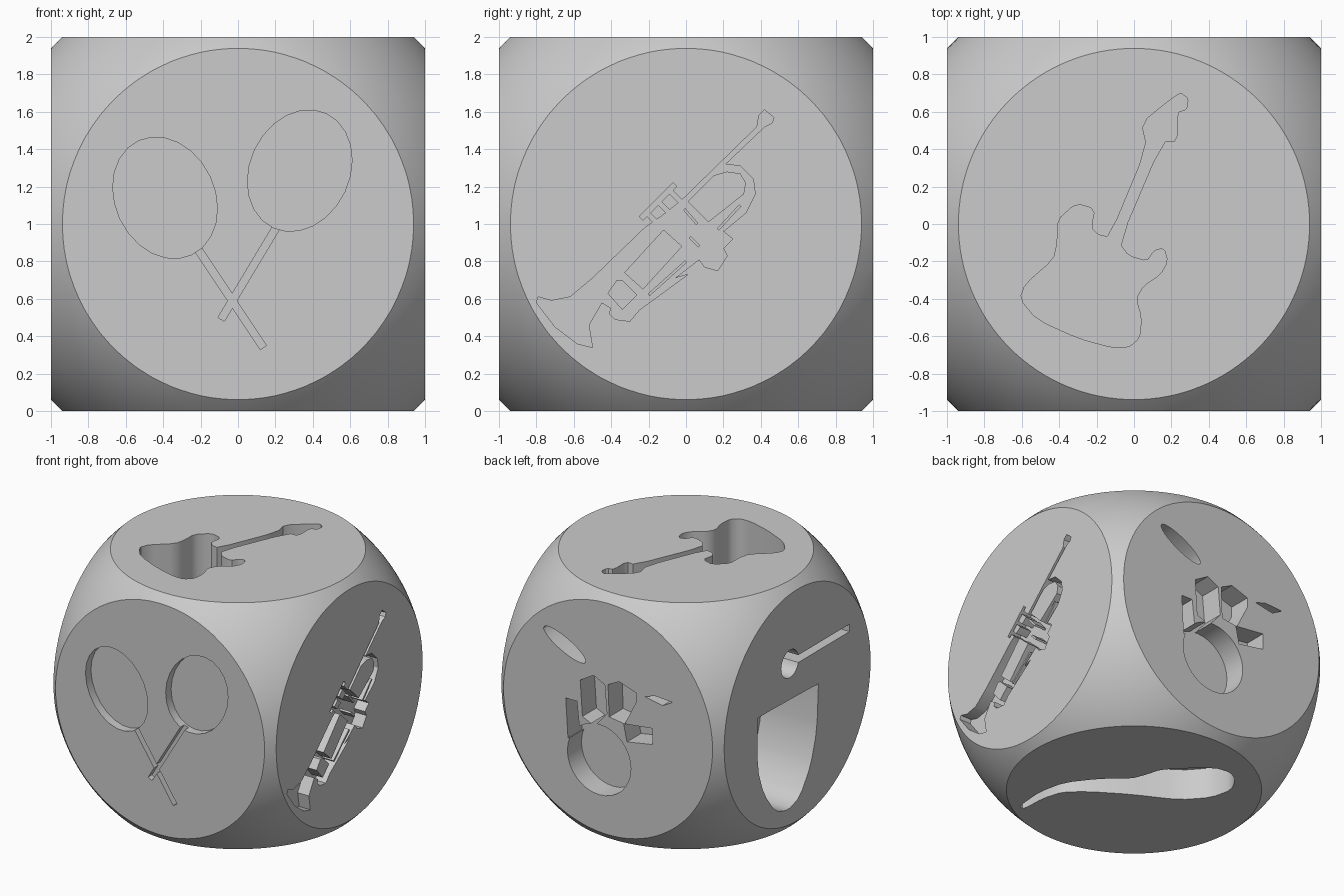
import bpy, bmesh
from math import sin, cos, pi, radians
from mathutils import Vector

cube = bpy.data.objects.get("Cube")
if cube:
    bpy.data.objects.remove(cube, do_unlink=True)

# Block centre, and the drawing axes (across, up, outward) of each face
CENTRE = Vector((0, 0, 1))
X, Y, Z = Vector((1, 0, 0)), Vector((0, 1, 0)), Vector((0, 0, 1))
FACES = {"front": (X, Z, -Y), "back": (X, Z, Y), "left": (Y, Z, X),
         "right": (Y, Z, -X), "top": (X, Y, Z), "bottom": (X, Y, -Z)}


def new_object(name, bm):
    bmesh.ops.recalc_face_normals(bm, faces=bm.faces)
    mesh = bpy.data.meshes.new(name)
    bm.to_mesh(mesh)
    bm.free()
    obj = bpy.data.objects.new(name, mesh)
    bpy.context.collection.objects.link(obj)
    return obj


def prism(outline, face, depth, top=1.1):
    """Closed prism sunk into a face; outline is in hundredths of a unit."""
    across, up, out = FACES[face]
    bm = bmesh.new()
    verts = [bm.verts.new(CENTRE + across * (u / 100) + up * (v / 100) + out * (1 - depth))
             for u, v in outline]
    base = bm.faces.new(verts)
    extruded = bmesh.ops.extrude_face_region(bm, geom=[base])["geom"]
    moved = [g for g in extruded if isinstance(g, bmesh.types.BMVert)]
    bmesh.ops.translate(bm, verts=moved, vec=out * (depth + top - 1))
    if len([f for f in bm.faces if len(f.verts) == len(outline)]) < 2:
        bm.faces.new(verts)
    return new_object("cutter", bm)


def combine(target, tool, operation):
    mod = target.modifiers.new("combine", "BOOLEAN")
    mod.operation, mod.object, mod.solver = operation, tool, "EXACT"
    bpy.context.view_layer.objects.active = target
    bpy.ops.object.modifier_apply(modifier=mod.name)
    bpy.data.objects.remove(tool, do_unlink=True)


def carve(face, depth, outline, islands=()):
    cutter = prism(outline, face, depth)
    for island in islands:
        combine(cutter, prism(island, face, depth + 0.1, 1.2), "DIFFERENCE")
    combine(block, cutter, "DIFFERENCE")


def rounded(points):
    """One pass of corner cutting."""
    result = []
    for (a, b), (c, d) in zip(points, points[1:] + points[:1]):
        result += [(a * 0.8 + c * 0.2, b * 0.8 + d * 0.2), (a * 0.2 + c * 0.8, b * 0.2 + d * 0.8)]
    return result


def ellipse(u, v, major, minor, tilt, sides=24):
    """Ellipse whose long axis leans from vertical by tilt degrees."""
    t = radians(tilt)
    ring = [(minor * cos(2 * pi * i / sides), major * sin(2 * pi * i / sides)) for i in range(sides)]
    return [(u + p * cos(t) + q * sin(t), v - p * sin(t) + q * cos(t)) for p, q in ring]


def bar(start, end, width):
    a, b = Vector(start), Vector(end)
    along = (b - a).normalized()
    side = Vector((-along.y, along.x)) * width / 2
    return [tuple(p) for p in (a + side, b + side, b - side, a - side)]


# Solid block
bm = bmesh.new()
bmesh.ops.create_cube(bm, size=2)
bmesh.ops.translate(bm, verts=bm.verts, vec=CENTRE)
block = new_object("carved_block", bm)

# Pair of shakers on the front
for head, handle in (((-39, 14), ((-23, -11), (13.5, -66))), ((33, 28.5), ((21, -1), (-9, -51)))):
    lean = 25 if head[0] > 0 else -25
    carve("front", 0.07, ellipse(*head, 33.6, 26.6, lean))
    carve("front", 0.05, bar(*handle, 4))

# Brass horn on the left side
horn = [(-80, -42), (-79, -39), (-72, -41), (-62, -39), (-50, -29), (-22, -2), (-12, 5), (-2, 13),
        (38, 52), (39, 58), (42, 61), (47, 57), (46, 54), (42, 52), (21, 32), (29, 31), (36, 24),
        (37, 16), (32, 6), (20, -4), (25, -8), (20, -13), (22, -17), (17, -25), (10, -23), (7, -19),
        (-6, -29), (1, -27), (-25, -46), (-30, -52), (-38, -51), (-41, -48), (-40, -45),
        (-45, -42), (-52, -54), (-50, -66), (-58, -64), (-70, -55)]
carve("left", 0.1, horn, [
    [(1, 12), (15, 26), (22, 28), (29, 27), (32, 22), (31, 16), (12, 1)],
    [(-33, -26), (-12, -3), (-2, -12), (-23, -35)],
    [(-42, -37), (-37, -30), (-34, -30), (-26, -38), (-34, -46)],
    bar((-1, 8), (6, 0), 1.5), bar((2, -7), (7, -12), 1.5),
    bar((17, -3), (29, 10), 1.5), bar((-20, -38), (0, -20), 1.5)])
# Horn valve buttons
for step in range(3):
    u, v = -21 + step * 6, 6 + step * 6
    carve("left", 0.1, bar((u, v), (u + 9, v - 9), 2.5))
    carve("left", 0.1, bar((u - 3, v - 3), (u + 3, v + 3), 3))

# Guitar on the top
carve("top", 0.4, rounded([
    (4, 54), (20, 67), (25, 70), (29, 67), (28, 61), (23, 60), (23, 44), (15, 44), (-8, -10),
    (-3, -17), (7, -20), (11, -14), (16, -13), (18, -20), (14, -27), (5, -33), (1, -40), (4, -50),
    (3, -61), (-3, -66), (-12, -66), (-30, -61), (-52, -51), (-61, -40), (-58, -32), (-43, -19),
    (-41, -10), (-41, 2), (-31, 11), (-21, 8), (-23, -2), (-19, -6), (-13, -7), (7, 41)]))

# Drum kit on the back
carve("back", 0.18, ellipse(8, -35, 28.5, 28.5, 0, 32))
carve("back", 0.18, ellipse(39, 50, 21, 6, 63))
for piece in ([(38, 7), (28, 7), (25, -20), (36, -25)],
              [(25, 25), (13, 32), (3, 27), (1, 4), (12, -9), (23, -4)],
              [(0, 28), (-10, 33), (-25, 28), (-25, 20), (-15, 0), (-1, 2)],
              [(-14, 0), (-40, 3), (-40, -10), (-17, -14)],
              [(-33, 27), (-42, 30), (-58, 29), (-49, 24)]):
    carve("back", 0.18, piece)

# Kettle drum and mallet on the right side
carve("right", 0.5, rounded([
    (51, 9), (51, 7), (51, -33), (43, -56), (28, -76), (12, -81), (-3, -76), (-17, -56),
    (-25, -30), (-27, 6), (-27, 7)]))
carve("right", 0.3, ellipse(9.5, 37, 11.2, 11.2, 0))
carve("right", 0.3, bar((3, 37), (-67, 37), 6))

# Curved reed horn on the underside
carve("bottom", 0.25, rounded([
    (49, -73), (44, -74), (43, -52), (38, -36), (23, -23), (-2, -7), (-35, 10), (-51, 28),
    (-55, 46), (-48, 59), (-38, 65), (-25, 63), (-7, 47), (4, 35), (7, 24), (12, 11),
    (30, -4), (46, -25), (51, -47)]))

# Round the corners of the block with a ball
bm = bmesh.new()
bmesh.ops.create_uvsphere(bm, u_segments=128, v_segments=64, radius=1.372)
bmesh.ops.translate(bm, verts=bm.verts, vec=CENTRE)
combine(block, new_object("rounding_ball", bm), "INTERSECT")

# Single grey finish
grey = bpy.data.materials.new("light_grey")
grey.use_nodes = True
colour = (0.6, 0.6, 0.6, 1)
grey.diffuse_color = colour
grey.node_tree.nodes["Principled BSDF"].inputs["Base Color"].default_value = colour
block.data.materials.clear()
block.data.materials.append(grey)

bpy.ops.object.select_all(action="DESELECT")
block.select_set(True)
bpy.context.view_layer.objects.active = block
bpy.ops.object.shade_smooth_by_angle(angle=radians(30))
